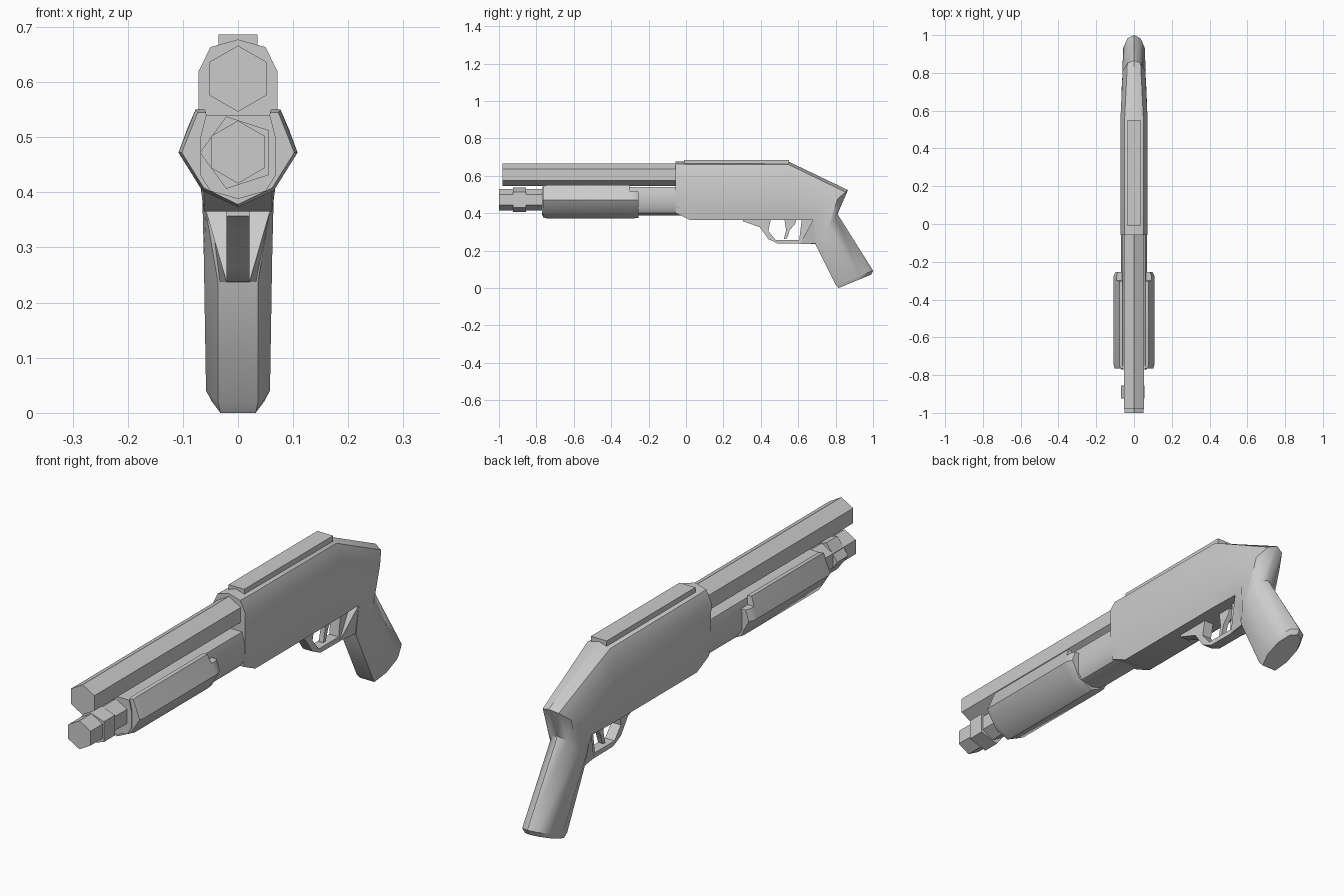
import bpy, bmesh, math
from mathutils import Vector

if "Cube" in bpy.data.objects:
    bpy.data.objects.remove(bpy.data.objects["Cube"])


def loft(name, rings):
    """Skin a list of equal-length closed rings and cap both ends."""
    bm = bmesh.new()
    rows = [[bm.verts.new(p) for p in r] for r in rings]
    n = len(rows[0])
    for a, b in zip(rows, rows[1:]):
        for i in range(n):
            j = (i + 1) % n
            bm.faces.new((a[i], a[j], b[j], b[i]))
    bm.faces.new(rows[0][::-1])
    bm.faces.new(rows[-1])
    bmesh.ops.recalc_face_normals(bm, faces=bm.faces[:])
    me = bpy.data.meshes.new(name)
    bm.to_mesh(me)
    bm.free()
    ob = bpy.data.objects.new(name, me)
    bpy.context.collection.objects.link(ob)
    return ob


def mirrored(half, y):
    """Full ring at depth y from an (x, z) half profile; first and last points lie on x = 0."""
    pts = half + [(-x, z) for x, z in half[-2:0:-1]]
    return [(x, y, z) for x, z in pts]


def slanted(top, bottom, half):
    """Ring in a tilted plane; half profile gives (fraction from top to bottom, x)."""
    a, b = Vector((0, *top)), Vector((0, *bottom))
    full = half + [(t, -x) for t, x in half[-2:0:-1]]
    return [a.lerp(b, t) + Vector((x, 0, 0)) for t, x in full]


def tube(name, z, r, sides, y0, y1, turn):
    ring = [(r * math.cos(turn + 2 * math.pi * i / sides),
             z + r * math.sin(turn + 2 * math.pi * i / sides)) for i in range(sides)]
    return loft(name, [[(x, y, zz) for x, zz in ring] for y in (y0, y1)])


def plate(name, w, outline):
    """Side profile in (y, z) given thickness along x."""
    return loft(name, [[(x, y, z) for y, z in outline] for x in (-w, w)])


# Barrel, magazine tube and its five-sided band
tube("barrel", 0.606, 0.06, 6, -0.98, 0.0, math.pi / 2)
tube("magazine_tube", 0.473, 0.057, 6, -1.0, -0.7, math.pi / 2)
tube("magazine_band", 0.472, 0.069, 5, -0.925, -0.855, math.pi)

# Inner sleeve running through the pump into the receiver
sleeve = [(0, .54), (.058, .54), (.068, .50), (.068, .43), (.05, .402), (0, .388)]
loft("pump_sleeve", [mirrored(sleeve, y) for y in (-0.77, 0.0)])

# Pump grip with chamfered front and lowered rear lip
pump = [(0, .535), (.058, .535), (.06, .55), (.077, .55), (.108, .472), (.065, .403), (0, .373)]
front = [(0, .53), (.056, .53), (.058, .545), (.073, .545), (.102, .472), (.062, .408), (0, .378)]
lip = [(0, .505), (.058, .505), (.06, .515), (.092, .515), (.108, .472), (.065, .403), (0, .373)]
rear = [(0, .505), (.058, .505), (.06, .515), (.085, .515), (.098, .472), (.063, .405), (0, .375)]
loft("pump_grip", [mirrored(front, -.765), mirrored(pump, -.745), mirrored(pump, -.303),
                   mirrored(lip, -.298), mirrored(lip, -.275), mirrored(rear, -.255)])

# Receiver flowing through the tail into the pistol grip
body = [(0, 0), (.05, .05), (.215, .072), (.80, .07), (1, .062), (1, 0)]
tail = [(0, 0), (.07, .035), (.30, .06), (.75, .065), (1, .058), (1, 0)]
neck = [(0, 0), (.10, .035), (.38, .062), (.70, .062), (1, .036), (1, 0)]
butt = [(0, 0), (.08, .034), (.35, .058), (.70, .058), (1, .036), (1, 0)]
base = [(0, 0), (.08, .028), (.35, .048), (.70, .048), (1, .032), (1, 0)]
loft("receiver_and_grip", [
    slanted((-.057, .677), (-.057, .402), body),
    slanted((.02, .677), (.02, .365), body),
    slanted((.55, .675), (.55, .365), body),
    slanted((.866, .524), (.68, .365), tail),
    slanted((.81, .396), (.692, .235), neck),
    slanted((1.0, .093), (.80, .018), butt),
    slanted((.99, .072), (.815, .0), base)])

# Top rail
plate("top_rail", 0.035, [(-.01, .66), (-.01, .686), (.55, .686), (.55, .66)])

# Trigger guard as an open loop, with the trigger inside
plate("trigger_guard", 0.021, [
    (.305, .375), (.305, .357), (.395, .325), (.44, .262), (.49, .238), (.72, .236),
    (.72, .375), (.62, .375), (.605, .257), (.48, .257), (.44, .305), (.455, .375)])
plate("trigger", 0.01, [
    (.525, .375), (.535, .31), (.523, .262), (.54, .266), (.555, .31), (.585, .345), (.59, .375)])

# Web blending the guard's rear post into the grip
loft("guard_web", [
    [(-.058, .68, .366), (.058, .68, .366), (.058, .74, .366), (-.058, .74, .366)],
    [(-.021, .61, .238), (.021, .61, .238), (.034, .70, .238), (-.034, .70, .238)]])

# Smooth the rounded forms while keeping hard edges
for ob in bpy.context.collection.objects:
    ob.select_set(True)
bpy.context.view_layer.objects.active = bpy.data.objects["receiver_and_grip"]
bpy.ops.object.shade_smooth_by_angle(angle=math.radians(38))
